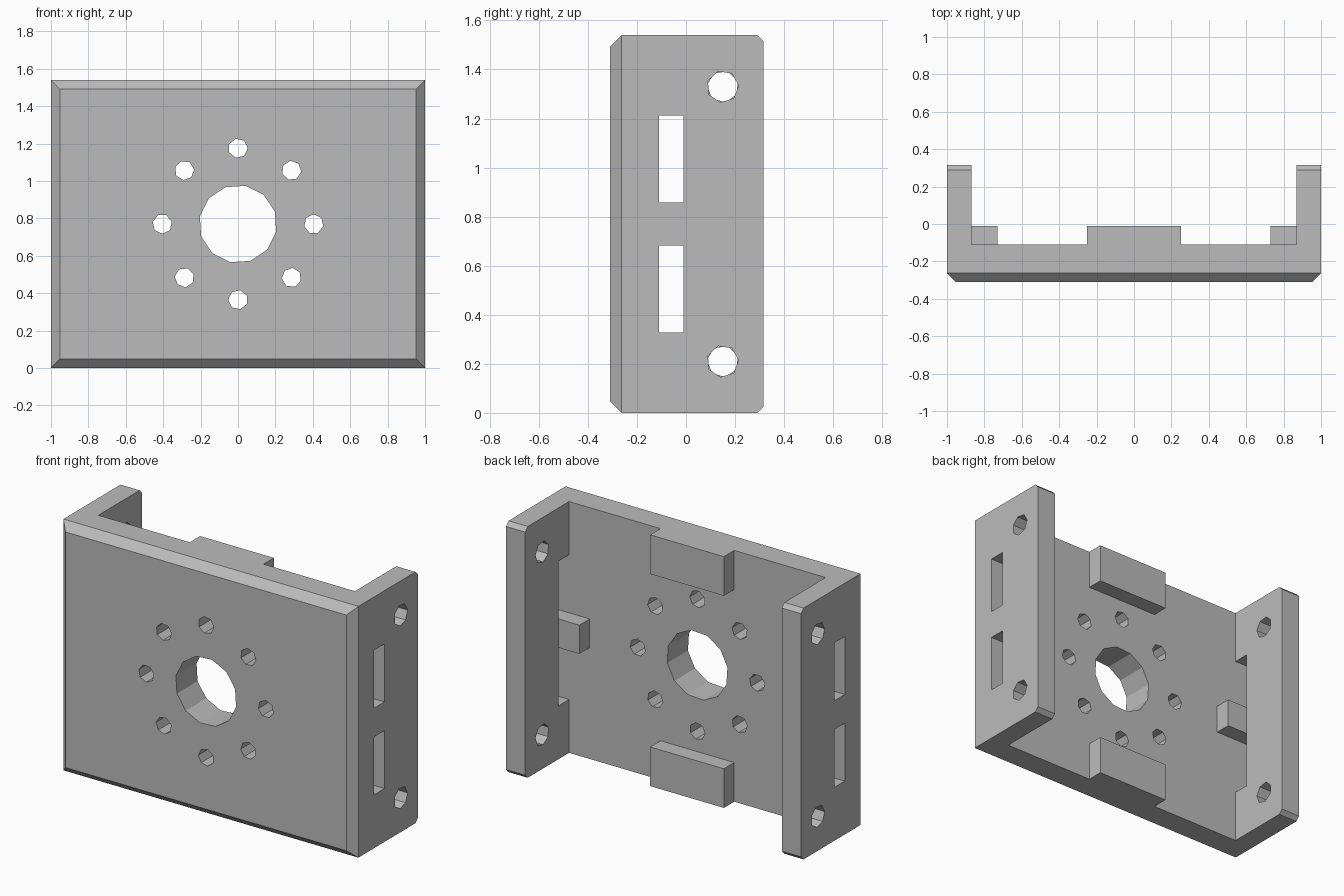
import bpy, bmesh, math
from mathutils import Matrix, Vector

cube = bpy.data.objects.get("Cube")
if cube:
    bpy.data.objects.remove(cube, do_unlink=True)

H = 1.54                       # height
FRONT, FLOOR, BACK = -0.31, -0.11, 0.315
TAB = -0.01                    # back face of the tabs
INNER = 0.87                   # inside of the side walls
MID = H / 2

grey = bpy.data.materials.new("plain grey")
grey.use_nodes = True
colour = (0.5, 0.5, 0.5, 1)
grey.diffuse_color = colour
grey.node_tree.nodes["Principled BSDF"].inputs["Base Color"].default_value = colour


def make_object(name, bm):
    bmesh.ops.recalc_face_normals(bm, faces=bm.faces)
    mesh = bpy.data.meshes.new(name)
    bm.to_mesh(mesh)
    bm.free()
    mesh.materials.append(grey)
    ob = bpy.data.objects.new(name, mesh)
    bpy.context.collection.objects.link(ob)
    return ob


def add_box(bm, x, y, z):
    size = [b - a for a, b in (x, y, z)]
    mid = [(a + b) / 2 for a, b in (x, y, z)]
    bmesh.ops.create_cube(bm, size=1, matrix=Matrix.Translation(mid) @ Matrix.Diagonal(size).to_4x4())


def add_hole(bm, centre, axis, radius, sides, depth, turn=0):
    rot = Vector(axis).to_track_quat('Z', 'Y').to_matrix().to_4x4()
    bmesh.ops.create_cone(bm, cap_ends=True, segments=sides, radius1=radius, radius2=radius, depth=depth,
                          matrix=Matrix.Translation(centre) @ rot @ Matrix.Rotation(turn, 4, 'Z'))


# Channel-shaped bracket: face plate with two side walls
bm = bmesh.new()
half = [(INNER, FLOOR), (INNER, BACK), (1, BACK), (1, FRONT)]
outline = half + [(-x, y) for x, y in reversed(half)]
face = bm.faces.new([bm.verts.new((x, y, 0)) for x, y in outline])
top = bmesh.ops.extrude_face_region(bm, geom=[face], use_keep_orig=True)["geom"]
bmesh.ops.translate(bm, vec=(0, 0, H), verts=[v for v in top if isinstance(v, bmesh.types.BMVert)])
bmesh.ops.recalc_face_normals(bm, faces=bm.faces)


def edges_at(y):
    return [e for e in bm.edges if all(abs(v.co.y - y) < 1e-4 for v in e.verts)]


# Chamfers around the front, and on the wall ends
bmesh.ops.bevel(bm, geom=edges_at(FRONT), offset=0.048, segments=1, affect='EDGES')
ends = [e for e in edges_at(BACK) if abs(e.verts[0].co.z - e.verts[1].co.z) < 1e-4]
bmesh.ops.bevel(bm, geom=ends, offset=0.025, segments=1, affect='EDGES')
bracket = make_object("bracket", bm)

# Cutters: bore, ring of bolt holes, wall holes and slots
bm = bmesh.new()
add_hole(bm, (0, -0.2, MID), (0, 1, 0), 0.208, 12, 0.5, 0.2)
for i in range(8):
    a = i * math.pi / 4
    add_hole(bm, (0.405 * math.cos(a), -0.2, MID + 0.405 * math.sin(a)), (0, 1, 0), 0.052, 7, 0.5, a)
for side in (-1, 1):
    for s in (-1, 1):
        add_hole(bm, (side * 0.935, 0.15, MID + s * 0.56), (side, 0, 0), 0.065, 7, 0.3, 0.3)
        add_box(bm, sorted((side * 0.82, side * 1.1)), (FLOOR, TAB),
                sorted((MID + s * 0.088, MID + s * 0.443)))
cutter = make_object("hole_cutter", bm)

# Raised tabs inside the channel
bm = bmesh.new()
for z in ((0, 0.24), (H - 0.24, H)):
    add_box(bm, (-0.25, 0.25), (FLOOR, TAB), z)
for x in ((-INNER, -0.73), (0.73, INNER)):
    add_box(bm, x, (FLOOR, TAB), (MID - 0.088, MID + 0.088))
make_object("inner_tabs", bm)

# Cut the holes and drop the helper
mod = bracket.modifiers.new("holes", 'BOOLEAN')
mod.operation = 'DIFFERENCE'
mod.solver = 'EXACT'
mod.object = cutter
bpy.context.view_layer.update()
cut = bpy.data.meshes.new_from_object(bracket.evaluated_get(bpy.context.evaluated_depsgraph_get()))
bracket.modifiers.clear()
bracket.data = cut
bpy.data.objects.remove(cutter, do_unlink=True)
